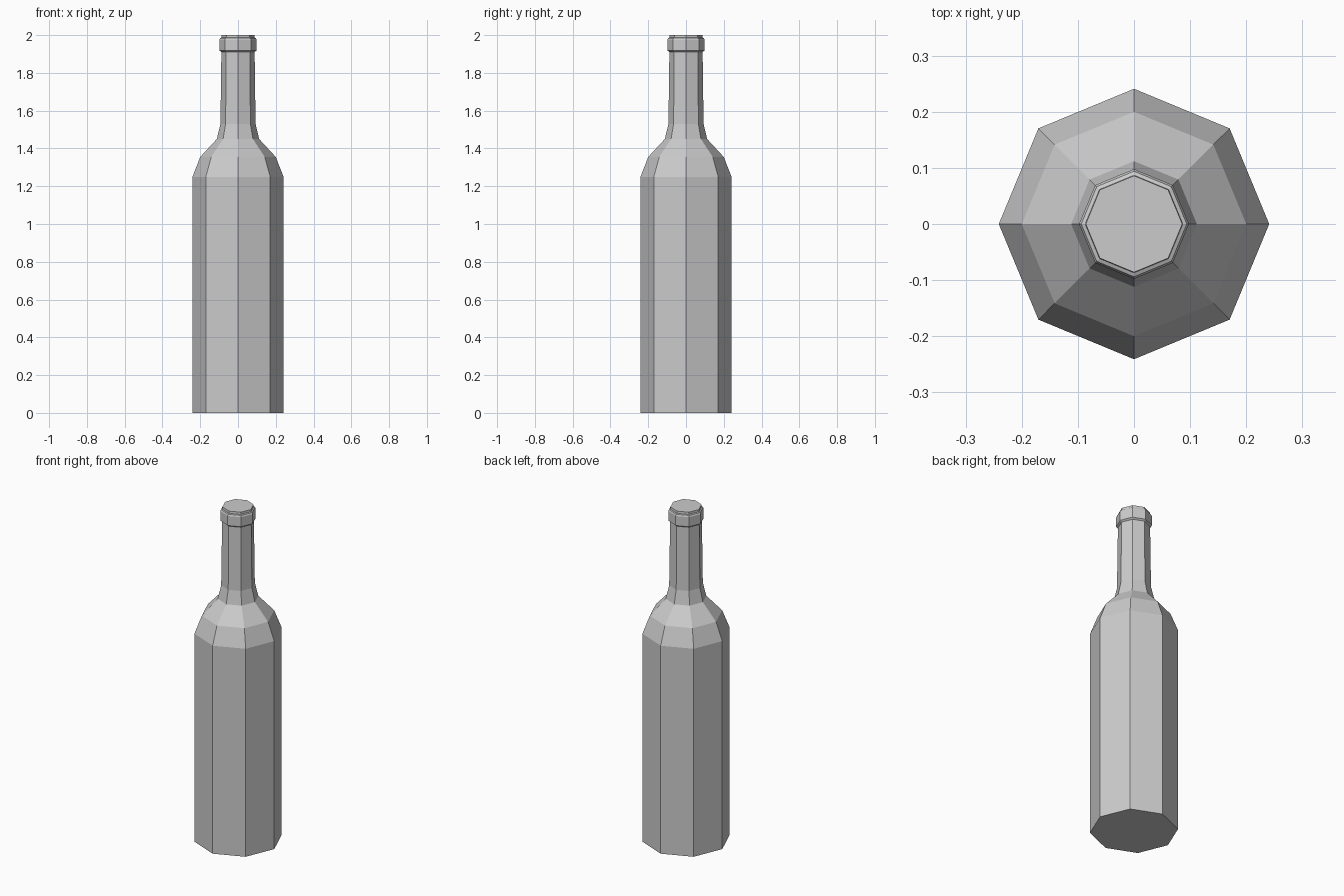
import bpy
import bmesh
from math import cos, sin, tau

SIDES = 8

cube = bpy.data.objects.get("Cube")
if cube:
    bpy.data.objects.remove(cube, do_unlink=True)

grey = bpy.data.materials.new("light_grey")
grey.use_nodes = True
colour = (0.6, 0.6, 0.6, 1)
grey.diffuse_color = colour
grey.node_tree.nodes["Principled BSDF"].inputs["Base Color"].default_value = colour


def lathe(name, profile):
    """Turn a (radius, height) profile into a closed, flat-faced solid."""
    bm = bmesh.new()
    rings = [[bm.verts.new((r * cos(tau * i / SIDES), r * sin(tau * i / SIDES), z))
              for i in range(SIDES)] for r, z in profile]
    for low, high in zip(rings, rings[1:]):
        for i in range(SIDES):
            j = (i + 1) % SIDES
            bm.faces.new((low[i], low[j], high[j], high[i]))
    bm.faces.new(rings[0][::-1])
    bm.faces.new(rings[-1])
    mesh = bpy.data.meshes.new(name)
    bm.to_mesh(mesh)
    bm.free()
    mesh.materials.append(grey)
    obj = bpy.data.objects.new(name, mesh)
    bpy.context.collection.objects.link(obj)
    return obj


# Body, shoulder, neck, lip collar and closed mouth in one continuous profile
lathe("bottle", [
    (0.241, 0), (0.241, 1.25),                      # body
    (0.2, 1.355), (0.112, 1.45),                    # shoulder
    (0.093, 1.53), (0.088, 1.91),                   # neck
    (0.098, 1.918), (0.098, 1.975),                 # collar
    (0.094, 1.984), (0.087, 1.987), (0.086, 2.0),   # mouth
])
